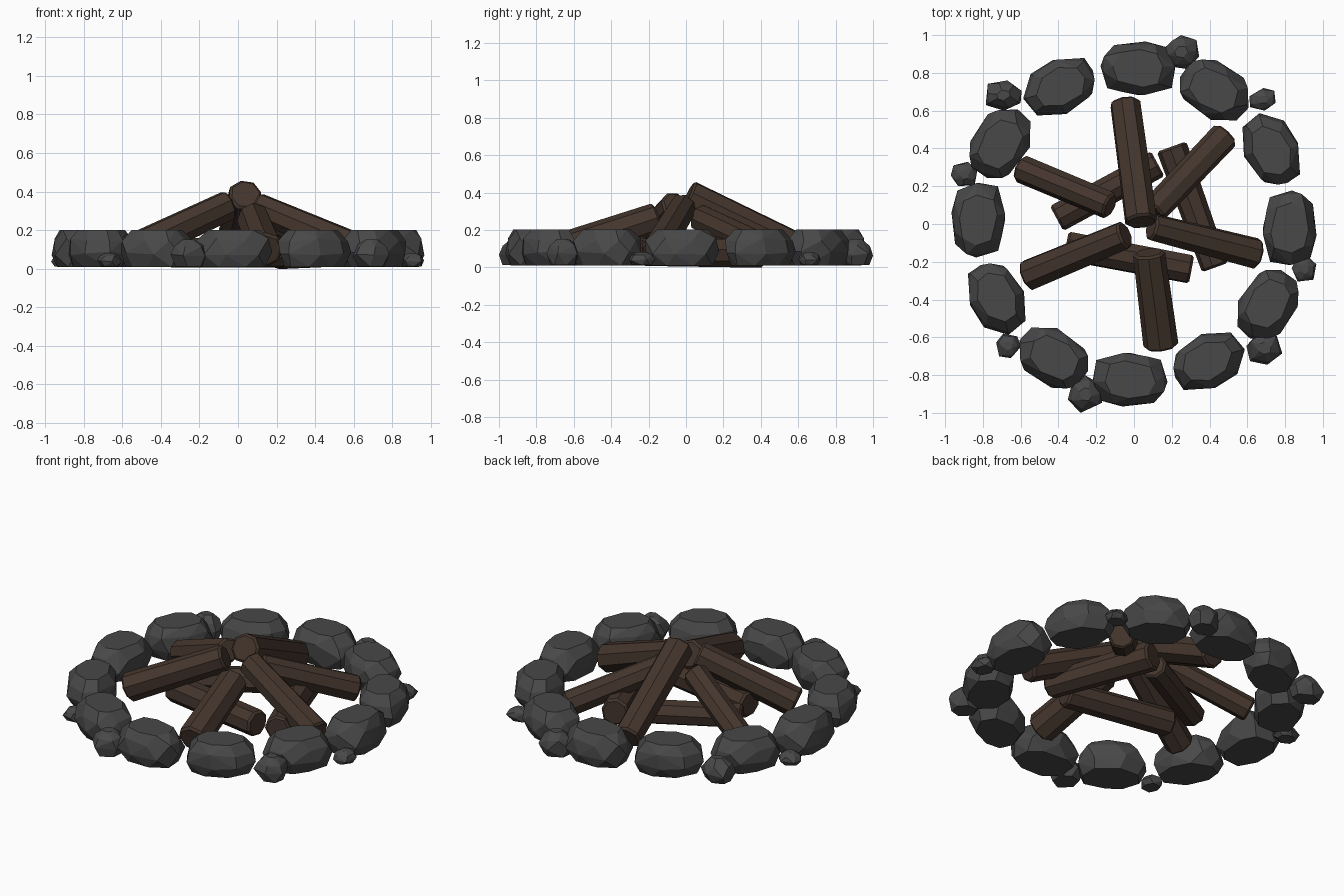
import bpy, bmesh, math, random
from mathutils import Vector, Matrix

if "Cube" in bpy.data.objects:
    bpy.data.objects.remove(bpy.data.objects["Cube"])


def material(name, rgb):
    m = bpy.data.materials.new(name)
    m.diffuse_color = (*rgb, 1)
    m.use_nodes = True
    m.node_tree.nodes["Principled BSDF"].inputs["Base Color"].default_value = m.diffuse_color
    return m


STONE = material("charcoal stone", (0.065, 0.065, 0.066))
WOOD = material("dark bark", (0.058, 0.036, 0.026))


def finish(bm, name, mat):
    bmesh.ops.recalc_face_normals(bm, faces=bm.faces)
    me = bpy.data.meshes.new(name)
    bm.to_mesh(me)
    bm.free()
    me.materials.append(mat)
    ob = bpy.data.objects.new(name, me)
    bpy.context.collection.objects.link(ob)
    return ob


def rock(name, seed, centre, size, turn, rings, sides):
    """Chipped rock: convex hull of jittered boxy rings, fitted to a size."""
    rng = random.Random(seed)
    pts = []
    for h, s in rings:
        off = rng.random()
        for k in range(sides):
            a = 2 * math.pi * (k + off + rng.uniform(-.2, .2)) / sides
            c, d = math.cos(a), math.sin(a)
            r = s * (abs(c) ** 2.7 + abs(d) ** 2.7) ** (-1 / 2.7) * rng.uniform(.93, 1.03)
            pts.append(Vector((c * r, d * r, h + (rng.uniform(-.05, .05) if 0 < h < 1 else 0))))
    lo = [min(p[i] for p in pts) for i in range(3)]
    hi = [max(p[i] for p in pts) for i in range(3)]
    rot = Matrix.Rotation(turn, 3, 'Z')
    bm = bmesh.new()
    for p in pts:
        q = Vector([((p[i] - lo[i]) / (hi[i] - lo[i]) - .5) * size[i] for i in range(3)])
        bm.verts.new(rot @ q + Vector(centre))
    res = bmesh.ops.convex_hull(bm, input=bm.verts)
    junk = {g for g in res["geom_interior"] + res["geom_unused"] if isinstance(g, bmesh.types.BMVert)}
    bmesh.ops.delete(bm, geom=list(junk), context='VERTS')
    bmesh.ops.dissolve_limit(bm, angle_limit=math.radians(9), verts=bm.verts, edges=bm.edges)
    return finish(bm, name, STONE)


# Ring of twelve large stones, three shapes repeated around the circle
BIG = [(0, .84), (.36, 1), (.72, .95), (1, .68)]
for i in range(12):
    a = math.radians(88.6 + 30 * i)
    rock(f"ring_stone_{i + 1}", 11 + i % 3, (.825 * math.cos(a), .825 * math.sin(a), .106),
         (.395, .285, .192), a - math.pi / 2, BIG, 8)

# Small stones tucked outside the ring: x, y, width, depth, height
SMALL = [(0, .75), (.4, 1), (.75, .8), (1, .35)]
pebbles = [(.25, .91, .19, .18, .14), (-.69, .68, .19, .16, .14), (-.90, .265, .14, .13, .07),
           (-.665, -.645, .13, .13, .07), (-.26, -.90, .18, .20, .14), (.69, -.66, .19, .17, .14),
           (.90, -.235, .13, .14, .07), (.68, .66, .14, .12, .07)]
for i, (x, y, w, d, h) in enumerate(pebbles):
    rock(f"small_stone_{i + 1}", 40 + i, (x, y, .012 + h / 2), (w, d, h), 0, SMALL, 6)


def log(name, start, end, r0, r1, seed):
    """Eight-sided log with slightly uneven bark and chamfered ends."""
    rng = random.Random(seed)
    a, b = Vector(start), Vector(end)
    axis = (b - a).normalized()
    side = axis.cross(Vector((0, 0, 1))).normalized()
    up = side.cross(axis)
    length = (b - a).length
    wob = [rng.uniform(.95, 1.05) for _ in range(8)]
    spin = rng.random()
    bm = bmesh.new()
    loops = []
    for t, s in ((0, .84), (.012, 1), (length - .012, 1), (length, .84)):
        r = (r0 + (r1 - r0) * t / length) * s
        loops.append([bm.verts.new(a + axis * t + r * wob[k] * (
            side * math.cos((k + spin) * math.pi / 4) + up * math.sin((k + spin) * math.pi / 4)))
            for k in range(8)])
    for p, q in zip(loops, loops[1:]):
        for k in range(8):
            bm.faces.new((p[k], p[(k + 1) % 8], q[(k + 1) % 8], q[k]))
    bm.faces.new(loops[0])
    bm.faces.new(loops[-1])
    finish(bm, name, WOOD)


# Leaning logs (outer foot to inner top)
leaning = [((-.045, .645, .082), (.04, .01, .385), .083, .088),
           ((.485, .475, .08), (.10, .07, .27), .078, .074),
           ((.655, -.16, .085), (.09, -.015, .325), .085, .074),
           ((.145, -.65, .095), (.08, -.15, .262), .094, .086),
           ((-.57, -.273, .09), (-.045, -.055, .335), .085, .078),
           ((-.605, .295, .08), (-.125, .095, .30), .073, .072)]
for i, (p, q, r0, r1) in enumerate(leaning):
    log(f"leaning_log_{i + 1}", p, q, r0, r1, 70 + i)

# Base logs lying on the ground
base = [((-.41, .03, .083), (.125, .32, .083), .074, .074),
        ((.20, .41, .085), (.43, -.23, .085), .085, .075),
        ((-.36, -.115, .085), (.305, -.24, .085), .08, .078)]
for i, (p, q, r0, r1) in enumerate(base):
    log(f"base_log_{i + 1}", p, q, r0, r1, 90 + i)
